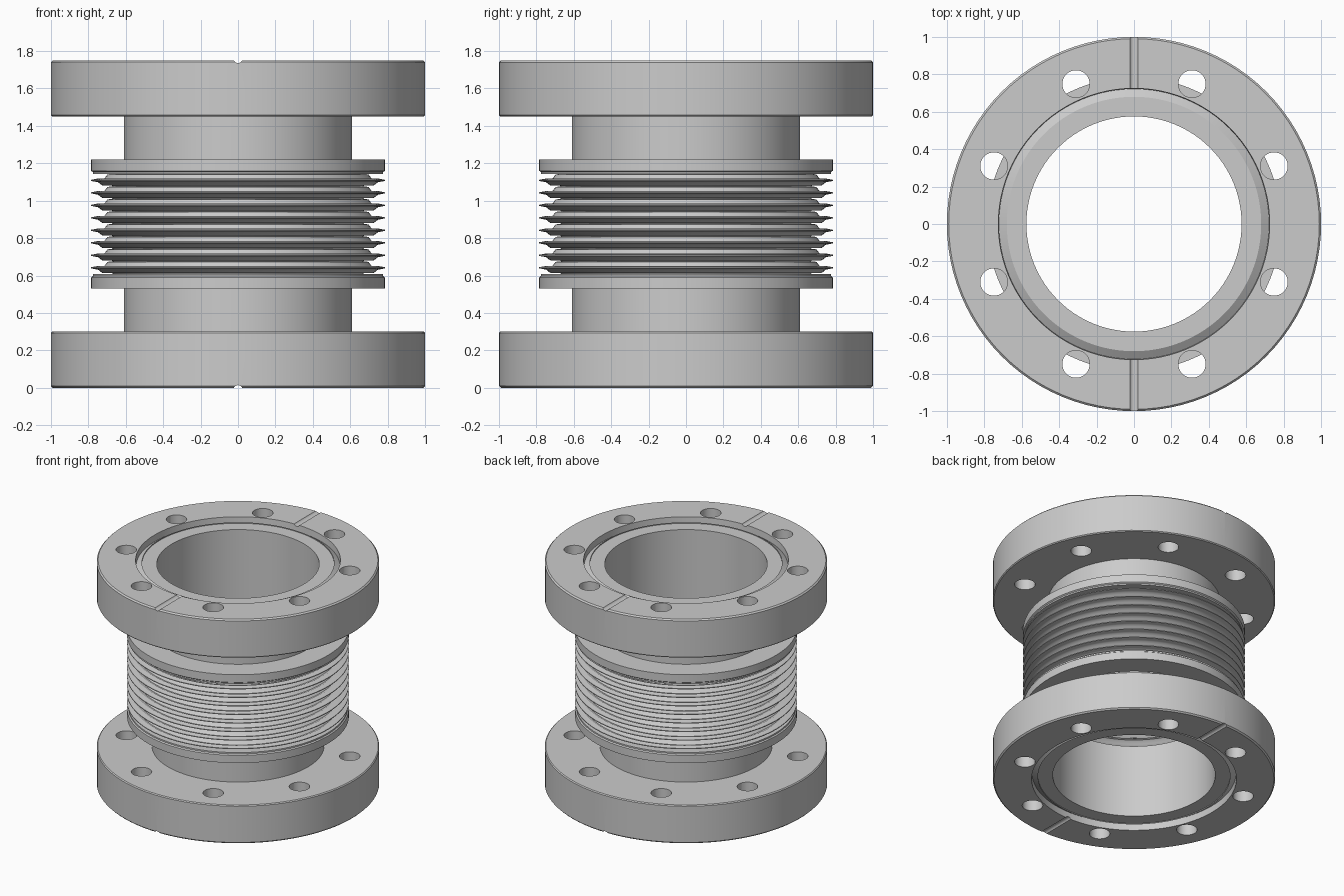
import bpy, bmesh
from math import sin, cos, pi, radians

if "Cube" in bpy.data.objects:
    bpy.data.objects.remove(bpy.data.objects["Cube"])

H = 1.75      # overall height
SEG = 96


def lathe(name, profiles, flip=False):
    """Revolve closed (r, z) outlines about z; flip mirrors them to the top end."""
    bm = bmesh.new()
    for prof in profiles:
        rings = []
        for r, z in prof:
            z = H - z if flip else z
            rings.append([bm.verts.new((r * cos(2 * pi * i / SEG), r * sin(2 * pi * i / SEG), z))
                          for i in range(SEG)])
        for a, b in zip(rings, rings[1:] + rings[:1]):
            for i in range(SEG):
                j = (i + 1) % SEG
                bm.faces.new((a[i], a[j], b[j], b[i]))
    bmesh.ops.recalc_face_normals(bm, faces=bm.faces)
    me = bpy.data.meshes.new(name)
    bm.to_mesh(me)
    bm.free()
    ob = bpy.data.objects.new(name, me)
    bpy.context.collection.objects.link(ob)
    return ob


def smooth(ob):
    bpy.ops.object.select_all(action='DESELECT')
    ob.select_set(True)
    bpy.context.view_layer.objects.active = ob
    bpy.ops.object.shade_smooth_by_angle(angle=radians(30))


def cut(ob, cutters):
    bpy.ops.object.select_all(action='DESELECT')
    for c in cutters:
        c.select_set(True)
    bpy.context.view_layer.objects.active = cutters[0]
    bpy.ops.object.join()
    tool = cutters[0]
    tool.hide_render = True
    mod = ob.modifiers.new("cut", 'BOOLEAN')
    mod.operation = 'DIFFERENCE'
    mod.solver = 'EXACT'
    mod.object = tool
    bpy.context.view_layer.objects.active = ob
    bpy.ops.object.modifier_apply(modifier=mod.name)
    bpy.data.objects.remove(tool)


def cylinder(r, depth, loc, rot=(0, 0, 0)):
    bpy.ops.mesh.primitive_cylinder_add(vertices=32, radius=r, depth=depth, location=loc, rotation=rot)
    return bpy.context.object


# Outlines for the lower end; the upper end is the same, mirrored
flange = [(0.575, 0.03), (0.68, 0.03), (0.68, 0.022), (0.722, 0.05), (0.725, 0.0),
          (0.99, 0.0), (1.0, 0.01), (1.0, 0.293), (0.993, 0.30), (0.575, 0.30)]
neck = [(0.575, 0.30), (0.61, 0.30), (0.61, 0.53), (0.575, 0.53)]
collar = [(0.575, 0.53), (0.785, 0.53), (0.785, 0.59), (0.776, 0.597), (0.776, 0.608),
          (0.60, 0.608), (0.575, 0.60)]

for side, flip in (("lower", False), ("upper", True)):
    fl = lathe(side + "_flange", [flange], flip)
    # bolt holes and leak check groove
    tools = []
    zc = H - 0.15 if flip else 0.15
    for k in range(8):
        a = radians(22.5 + 45 * k)
        tools.append(cylinder(0.073, 0.6, (0.81 * cos(a), 0.81 * sin(a), zc)))
    zg = H + 0.011 if flip else -0.011
    for s in (-1, 1):
        tools.append(cylinder(0.025, 0.4, (0, s * 0.91, zg), (pi / 2, 0, 0)))
    cut(fl, tools)
    smooth(fl)
    smooth(lathe(side + "_neck", [neck], flip))
    smooth(lathe(side + "_collar", [collar], flip))

# Edge welded bellows: thin rippled rings, joined alternately at inner and outer rims
N, Z0, Z1 = 8, 0.608, 1.142
step = (Z1 - Z0) / (2 * N)
plates = []
for k in range(2 * N):
    path = []
    for i in range(15):
        t = i / 14
        tilt = t if k % 2 == 0 else 1 - t
        ripple = 0.014 * sin(4 * pi * t / 0.75) if t < 0.75 else 0
        path.append((0.61 + 0.175 * t, Z0 + step * (k + tilt) + ripple))
    top = [(r, z + 0.003) for r, z in path]
    bottom = [(r, z - 0.003) for r, z in reversed(path)]
    plates.append(top + bottom)
smooth(lathe("bellows", plates))
